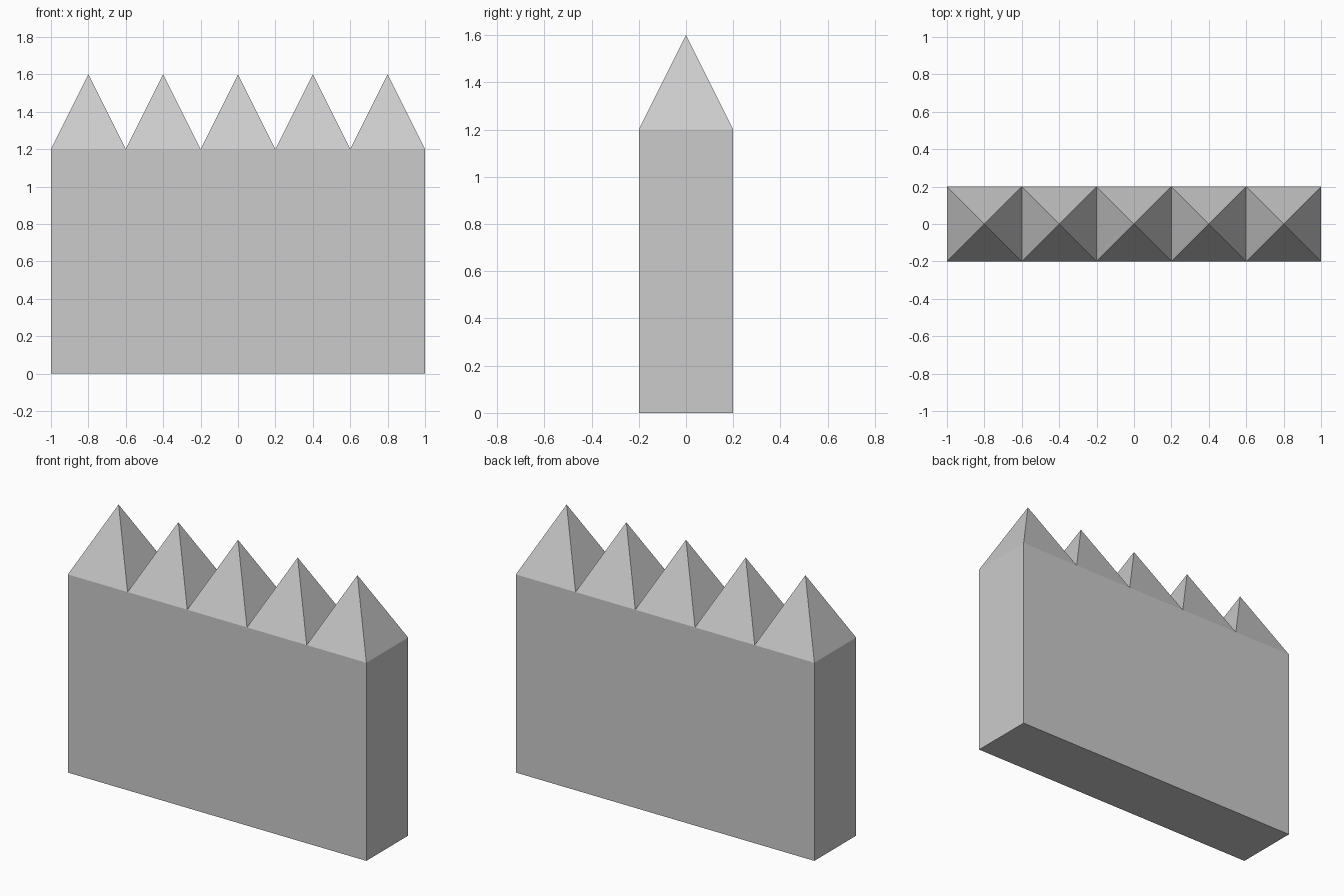
import bpy, bmesh
from mathutils import Matrix

if "Cube" in bpy.data.objects:
    bpy.data.objects.remove(bpy.data.objects["Cube"])

W, D, H = 2.0, 0.4, 1.2      # wall size
SPIKES, SPIKE_H = 5, 0.4
STEP = W / SPIKES


def add_object(name, bm):
    mesh = bpy.data.meshes.new(name)
    bm.to_mesh(mesh)
    bm.free()
    obj = bpy.data.objects.new(name, mesh)
    bpy.context.collection.objects.link(obj)
    return obj


# Wall block, with the top left open because the spikes cover it completely
bm = bmesh.new()
bmesh.ops.create_cube(bm, size=1, matrix=Matrix.Translation((0, 0, H / 2)) @ Matrix.Diagonal((W, D, H, 1)))
top = [f for f in bm.faces if f.normal.z > 0.9]
bmesh.ops.delete(bm, geom=top, context='FACES_ONLY')
add_object("wall", bm)

# Row of square pyramids along the top
for i in range(SPIKES):
    x = -W / 2 + STEP * (i + 0.5)
    bm = bmesh.new()
    base = [bm.verts.new((x + sx * STEP / 2, sy * D / 2, H))
            for sx, sy in ((-1, -1), (1, -1), (1, 1), (-1, 1))]
    tip = bm.verts.new((x, 0, H + SPIKE_H))
    for a, b in zip(base, base[1:] + base[:1]):
        bm.faces.new((a, b, tip))
    add_object(f"spike_{i + 1}", bm)
